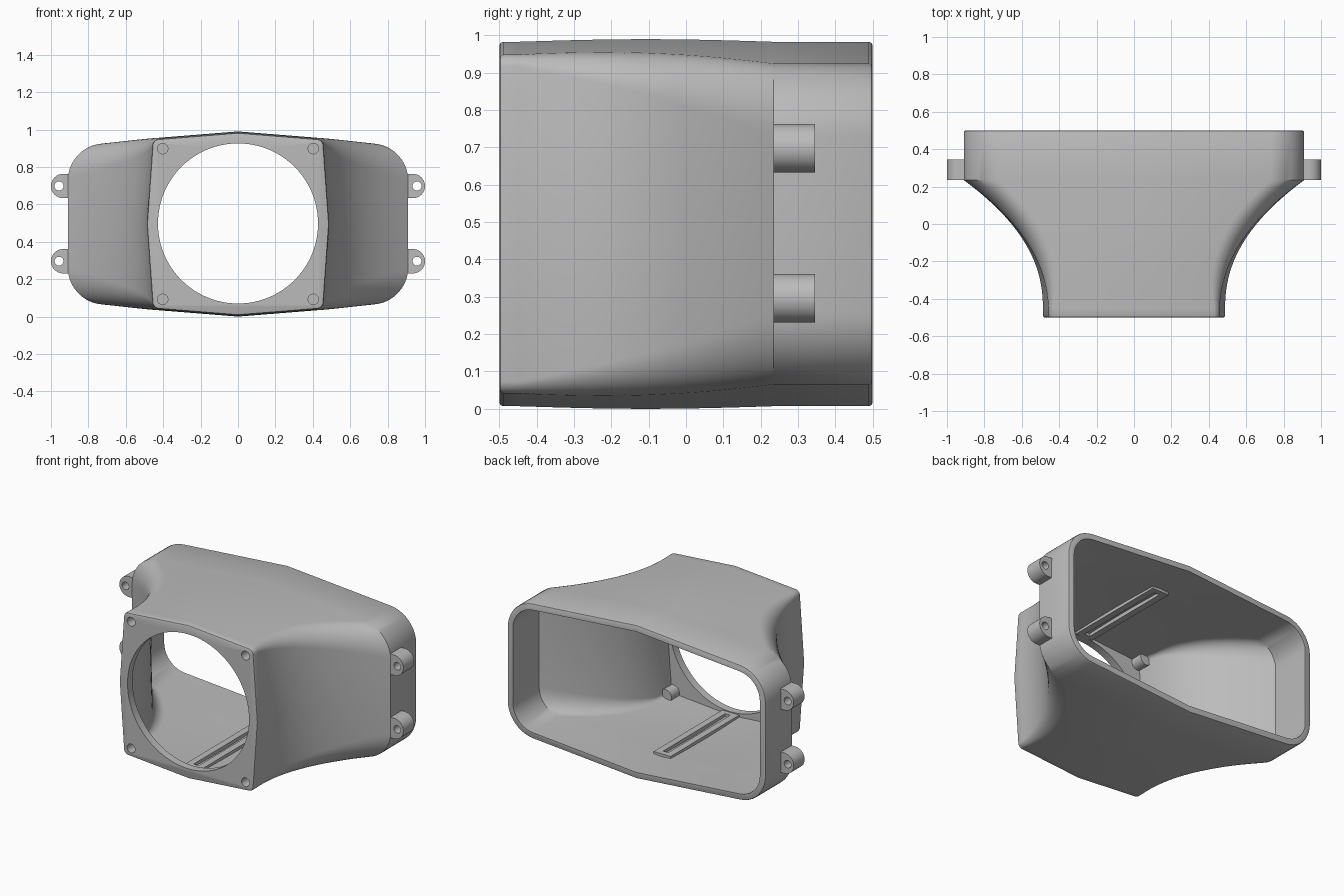
import bpy, bmesh, math
from mathutils import Matrix

if "Cube" in bpy.data.objects:
    bpy.data.objects.remove(bpy.data.objects["Cube"])

MID = 0.495      # height of the duct axis
WALL = 0.04
FRONT, BACK, SHOULDER = -0.5, 0.5, 0.235

grey = bpy.data.materials.new("plastic_grey")
grey.use_nodes = True
grey.diffuse_color = (0.5, 0.5, 0.5, 1)
grey.node_tree.nodes["Principled BSDF"].inputs["Base Color"].default_value = (0.5, 0.5, 0.5, 1)


def make(name, bm):
    bmesh.ops.recalc_face_normals(bm, faces=bm.faces)
    mesh = bpy.data.meshes.new(name)
    bm.to_mesh(mesh)
    bm.free()
    mesh.materials.append(grey)
    ob = bpy.data.objects.new(name, mesh)
    bpy.context.collection.objects.link(ob)
    return ob


def select(ob):
    bpy.ops.object.select_all(action='DESELECT')
    ob.select_set(True)
    bpy.context.view_layer.objects.active = ob


def cut(ob, cutter):
    select(ob)
    mod = ob.modifiers.new("cut", 'BOOLEAN')
    mod.operation, mod.solver, mod.object = 'DIFFERENCE', 'EXACT', cutter
    bpy.ops.object.modifier_apply(modifier=mod.name)


def discard(ob):
    bpy.data.objects.remove(ob)


def loft(name, rings):
    bm = bmesh.new()
    loops = [[bm.verts.new(p) for p in ring] for ring in rings]
    for a, b in zip(loops, loops[1:]):
        for i in range(len(a)):
            j = (i + 1) % len(a)
            bm.faces.new((a[i], a[j], b[j], b[i]))
    bm.faces.new(loops[0])
    bm.faces.new(loops[-1])
    return make(name, bm)


def cylinder(name, x, z, r, y0, y1, n=32):
    bm = bmesh.new()
    bmesh.ops.create_cone(bm, cap_ends=True, segments=n, radius1=r, radius2=r, depth=y1 - y0)
    bm.transform(Matrix.Translation((x, (y0 + y1) / 2, z)) @ Matrix.Rotation(math.pi / 2, 4, 'X'))
    return make(name, bm)


def section(y, inset=0.0, steps=10):
    """Closed outline of the duct at depth y, shrunk by inset."""
    t = min(max((y + 0.45) / (SHOULDER + 0.45), 0), 1)
    w = 0.487 + 0.423 * t ** 2.2 - inset
    h = 0.488 + 0.007 * math.sin(math.pi * t) - inset
    cx = w - 0.032 * (1 - t)
    cz = h - 0.08 * cx
    r = max(0.03 + 0.15 * t - inset, 0.02)
    u = (-cx / math.hypot(cx, h - cz), (h - cz) / math.hypot(cx, h - cz))
    v = ((w - cx) / math.hypot(w - cx, cz), -cz / math.hypot(w - cx, cz))
    q = [(0, h)]
    for i in range(steps + 1):
        a = math.pi / 2 * i / steps
        p, s = 1 - math.sin(a), 1 - math.cos(a)
        q.append((cx + r * (u[0] * p + v[0] * s), cz + r * (u[1] * p + v[1] * s)))
    q.append((w, 0))
    half = q + [(x, -z) for x, z in reversed(q[:-1])]
    full = half + [(-x, z) for x, z in reversed(half[1:-1])]
    return [(x, y, z + MID) for x, z in full]


# Duct body: outer loft minus inner loft, with lightly rounded end rims
curve = [-0.45 + (SHOULDER + 0.45) * i / 20 for i in range(21)]
outer = [section(FRONT, 0.01), section(FRONT + 0.003, 0.003), section(FRONT + 0.01)]
outer += [section(y) for y in curve]
outer += [section(BACK - 0.01), section(BACK - 0.003, 0.003), section(BACK, 0.01)]
body = loft("duct_body", outer)
cavity = loft("cavity_cutter", [section(y, WALL) for y in curve + [BACK + 0.1]])
cut(body, cavity)
discard(cavity)

# Round opening in the front plate
opening = cylinder("opening_cutter", 0, MID + 0.003, 0.428, -0.6, -0.43, 96)
cut(body, opening)
discard(opening)

parts = [body]

# Screw bosses behind the front corners, with blind holes
for sx, side in ((1, "left"), (-1, "right")):
    for sz, level in ((1, "upper"), (-1, "lower")):
        x, z = sx * 0.403, MID + sz * 0.403
        boss = cylinder(f"screw_boss_{level}_{side}", x, z, 0.042, -0.46, -0.37)
        hole = cylinder("screw_cutter", x, z, 0.028, -0.6, -0.4)
        cut(body, hole)
        cut(boss, hole)
        discard(hole)
        parts.append(boss)

# Mounting ears on the sides
for sx, side in ((1, "left"), (-1, "right")):
    for z, level in ((0.698, "upper"), (0.296, "lower")):
        r, c = 0.065, 0.935
        arc = [math.pi * (i / 20 - 0.5) for i in range(21)]
        prof = [(0.885, -r)] + [(c + r * math.cos(a), r * math.sin(a)) for a in arc] + [(0.885, r)]
        ear = loft(f"mounting_ear_{level}_{side}",
                   [[(sx * x, y, z + dz) for x, dz in prof] for y in (SHOULDER, 0.345)])
        hole = cylinder("ear_cutter", sx * 0.957, z, 0.024, 0.2, 0.4)
        cut(ear, hole)
        discard(hole)
        parts.append(ear)


# Slotted guide rails on the floor and ceiling
def box(bm, x0, x1, y0, y1, z0, z1):
    m = Matrix.Translation(((x0 + x1) / 2, (y0 + y1) / 2, (z0 + z1) / 2))
    bmesh.ops.create_cube(bm, size=1, matrix=m @ Matrix.Diagonal((x1 - x0, y1 - y0, z1 - z0, 1)))


for sz, level in ((1, "ceiling"), (-1, "floor")):
    bm = bmesh.new()
    z0, z1 = sorted((MID + sz * 0.43, MID + sz * 0.465))
    for s in (1, -1):
        x0, x1 = sorted((s * 0.018, s * 0.06))
        box(bm, x0, x1, -0.455, 0.24, z0, z1)
    for y0, y1 in ((-0.455, -0.42), (0.205, 0.24)):
        box(bm, -0.018, 0.018, y0, y1, z0, z1)
    parts.append(make(f"guide_rail_{level}", bm))

for ob in parts:
    select(ob)
    bpy.ops.object.shade_smooth_by_angle(angle=math.radians(30))
